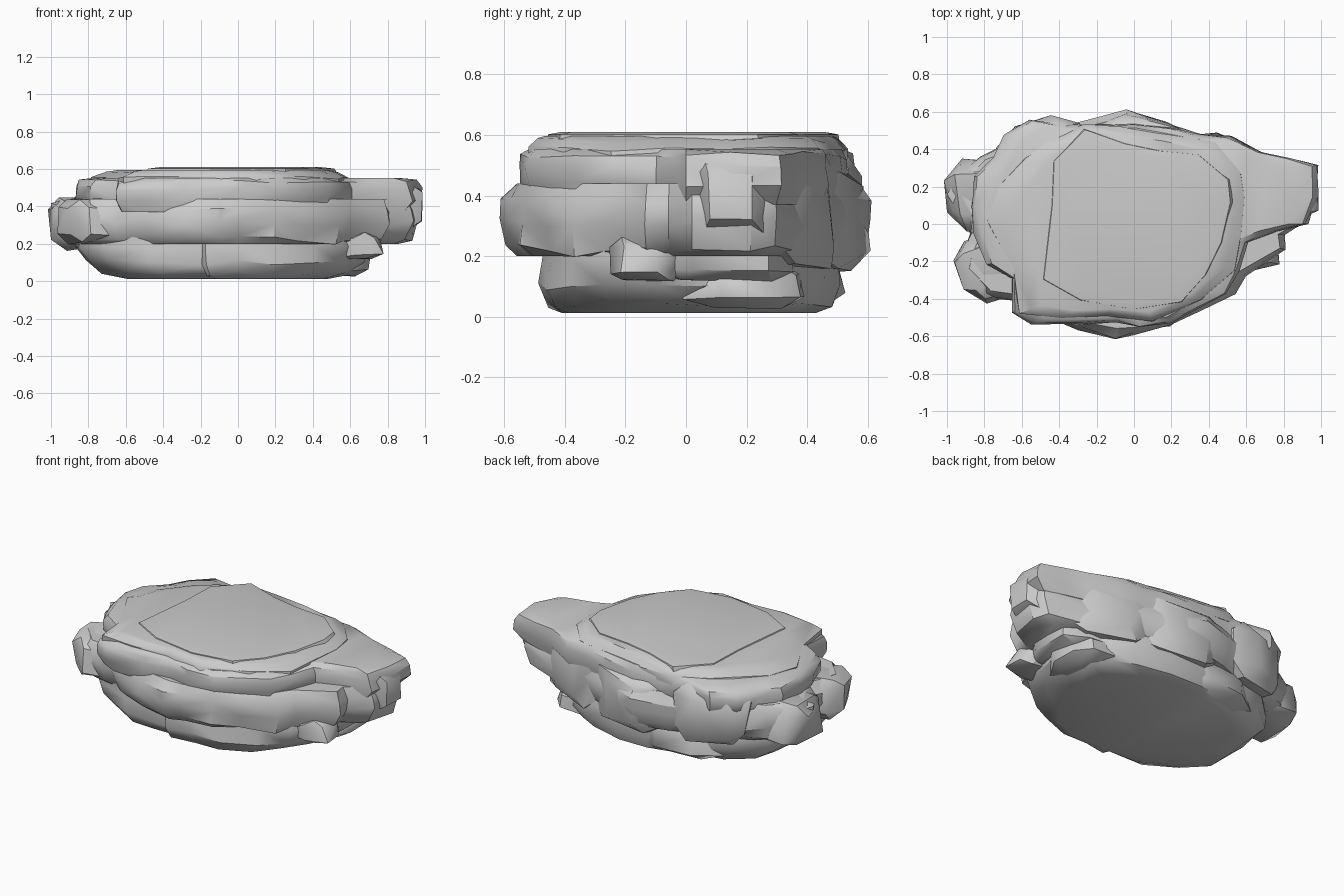
import bpy, bmesh, math, random
from mathutils import Vector, noise

if "Cube" in bpy.data.objects:
    bpy.data.objects.remove(bpy.data.objects["Cube"])


def finish(bm, name, angle=36):
    bmesh.ops.triangulate(bm, faces=[f for f in bm.faces if len(f.verts) > 4])
    bmesh.ops.recalc_face_normals(bm, faces=bm.faces)
    me = bpy.data.meshes.new(name)
    bm.to_mesh(me)
    bm.free()
    ob = bpy.data.objects.new(name, me)
    bpy.context.collection.objects.link(ob)
    bpy.ops.object.select_all(action='DESELECT')
    ob.select_set(True)
    bpy.context.view_layer.objects.active = ob
    bpy.ops.object.shade_smooth_by_angle(angle=math.radians(angle))
    return ob


def stratum(name, outline, rings, rough, seed, dz=0.05):
    """Loft a ragged outline through (x scale, y scale, z) rings, eroding it inward."""
    rnd = random.Random(seed)
    bm = bmesh.new()
    loops = []
    zlo, zhi = rings[0][2], rings[-1][2]
    for sx, sy, z in rings:
        loop = []
        for x, y in outline:
            n = noise.noise(Vector((x * 4, y * 4, z * 9 + seed)))
            k = 1 - rough * abs(n)
            inner = zlo < z < zhi
            lift = dz * noise.noise(Vector((x * 3 + seed, y * 3, z * 5))) if inner else 0
            loop.append(bm.verts.new((x * sx * k, y * sy * k, z + lift)))
        loops.append(loop)
    n = len(outline)
    for a, b in zip(loops, loops[1:]):
        for i in range(n):
            j = (i + 1) % n
            if rnd.random() < .5:
                tris = ((a[i], a[j], b[j]), (a[i], b[j], b[i]))
            else:
                tris = ((a[i], a[j], b[i]), (a[j], b[j], b[i]))
            for t in tris:
                bm.faces.new(t)
    bm.faces.new(loops[0])
    bm.faces.new(loops[-1])
    return finish(bm, name)


def chunk(name, centre, size, turn, seed):
    """Angular broken boulder: hull of a jittered, strongly chamfered box."""
    rnd = random.Random(seed)
    bm = bmesh.new()
    c, s = math.cos(math.radians(turn)), math.sin(math.radians(turn))
    for sx in (-1, 1):
        for sy in (-1, 1):
            for sz in (-1, 1):
                for cut in ((0.45, 1, 0.6), (1, 0.45, 0.6), (0.65, 0.65, 1)):
                    p = [q * k * h / 2 * rnd.uniform(0.75, 1)
                         for q, k, h in zip((sx, sy, sz), cut, size)]
                    bm.verts.new((centre[0] + p[0] * c - p[1] * s,
                                  centre[1] + p[0] * s + p[1] * c, centre[2] + p[2]))
    bmesh.ops.convex_hull(bm, input=bm.verts)
    bmesh.ops.delete(bm, geom=[v for v in bm.verts if not v.link_faces], context='VERTS')
    return finish(bm, name)


# Bottom bed, tapering under at both ends
lower = [(-.88, 0), (-.84, .14), (-.8, .27), (-.62, .40), (-.5, .44), (-.3, .5), (-.08, .52),
         (.15, .51), (.4, .46), (.55, .39), (.66, .3), (.71, .08), (.68, -.1), (.57, -.28),
         (.42, -.39), (.2, -.46), (0, -.49), (-.18, -.49), (-.2, -.45), (-.5, -.46),
         (-.75, -.36), (-.86, -.2)]
stratum("lower_bed", lower,
        [(.68, .84, .012), (.85, .95, .035), (.96, 1, .1), (1, 1, .18), (.97, .98, .25)],
        .08, 1, .03)

# Middle bed, the widest, with the pointed right end
middle = [(-1, .16), (-.94, .28), (-.84, .37), (-.7, .43), (-.57, .52), (-.42, .52), (-.26, .57),
          (-.04, .62), (.1, .58), (.35, .49), (.53, .45), (.7, .38), (.92, .30), (.98, .22),
          (.95, .02), (.82, -.06), (.83, -.14), (.6, -.28), (.55, -.38), (.35, -.48),
          (.2, -.56), (0, -.6), (-.1, -.62), (-.3, -.57), (-.5, -.5), (-.6, -.42),
          (-.68, -.41), (-.84, -.4), (-.94, -.26), (-.93, -.18), (-.88, -.05)]
stratum("middle_bed", middle,
        [(.9, .92, .2), (.96, .98, .225), (1, 1, .31), (1, .99, .39), (.95, .93, .44)],
        .09, 4, .05)

# Upper bed with the raised tail on the right
upper = [(-.89, .1), (-.87, .26), (-.76, .36), (-.7, .48), (-.57, .57), (-.42, .54),
         (-.2, .54), (0, .55), (.2, .52), (.36, .49), (.53, .48), (.7, .4), (.85, .36),
         (1, .32), (.99, .15), (.95, 0), (.78, -.04), (.62, -.1), (.57, -.25), (.5, -.38),
         (.2, -.53), (.03, -.56), (-.1, -.53), (-.3, -.55), (-.55, -.54), (-.66, -.48),
         (-.67, -.3), (-.8, -.22), (-.86, -.05)]
stratum("upper_bed", upper,
        [(.94, .95, .37), (.99, .99, .43), (1, 1, .49), (.97, .98, .53), (.87, .94, .553)],
        .06, 8, .03)

# Sloping cap rising to the flat top
cap = [(-.8, .02), (-.74, .2), (-.6, .36), (-.48, .44), (-.38, .5), (-.27, .54),
       (-.05, .52), (.2, .49), (.44, .44), (.58, .28), (.61, .14), (.58, -.06), (.55, -.25),
       (.38, -.42), (.1, -.53), (-.15, -.5), (-.4, -.51), (-.62, -.48), (-.66, -.25)]
stratum("cap", cap, [(1, 1, .5), (.99, 1, .555), (.89, .95, .583), (.8, .91, .596)], .06, 12, .02)
plate = [(-.45, .1), (-.44, .34), (-.27, .51), (-.05, .44), (.14, .4), (.36, .38), (.52, .24),
         (.54, .12), (.48, -.1), (.4, -.28), (.26, -.42), (0, -.46), (-.3, -.42), (-.5, -.3)]
stratum("top_plate", plate, [(1, 1, .57), (.97, .99, .602), (.84, .9, .61)], .05, 15, 0)

# Broken boulders bulging from the sides
blocks = [("right_ledge", (.56, .12, .2), (.44, .56, .18), 8),
          ("front_ledge", (.56, -.1, .19), (.5, .28, .17), -15),
          ("left_boulder", (-.84, .16, .31), (.34, .4, .3), 5),
          ("front_left_boulder", (-.78, -.22, .32), (.36, .4, .26), 20),
          ("back_left_boulder", (-.5, .4, .36), (.5, .36, .4), 15),
          ("back_boulder", (.05, .42, .32), (.6, .36, .4), -8),
          ("low_back_boulder", (-.25, .36, .14), (.6, .32, .24), 5),
          ("back_right_boulder", (.5, .34, .33), (.5, .28, .38), -20),
          ("low_right_boulder", (.54, .2, .1), (.34, .42, .15), 0),
          ("tail_boulder", (.8, .17, .4), (.4, .34, .3), -8)]
for i, (name, centre, size, turn) in enumerate(blocks):
    chunk(name, centre, size, turn, i + 3)
